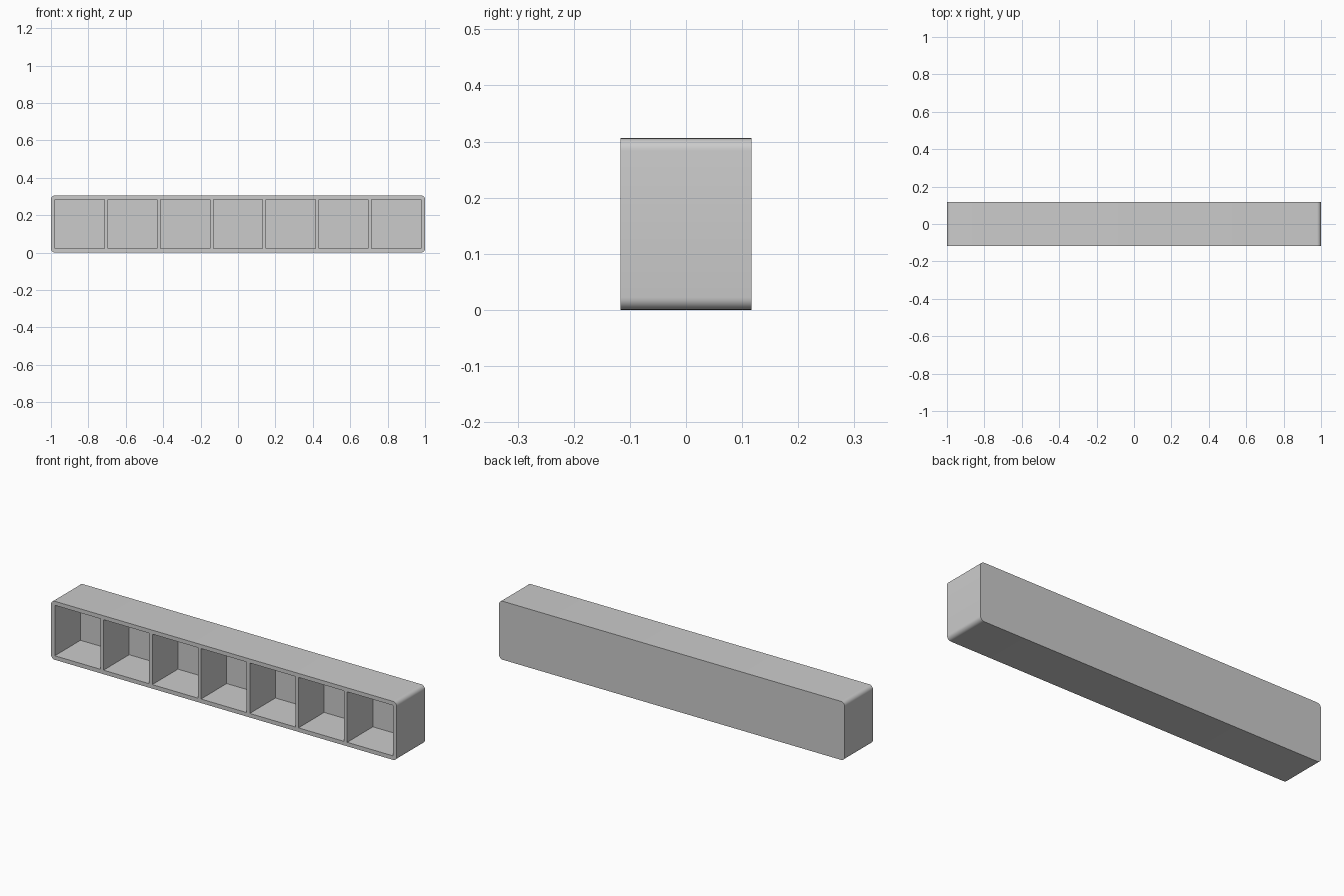
import bpy, bmesh, math
from mathutils import Matrix, Vector

if "Cube" in bpy.data.objects:
    bpy.data.objects.remove(bpy.data.objects["Cube"])

W, D, H = 2.0, 0.234, 0.306      # outer size
R = 0.022                        # corner radius and wall thickness
CELLS, CELL, PITCH = 7, 0.264, 0.282


def add_box(bm, size, centre):
    m = Matrix.Translation(Vector(centre)) @ Matrix.Diagonal((*size, 1))
    bmesh.ops.create_cube(bm, size=1, matrix=m)


def to_object(name, bm):
    mesh = bpy.data.meshes.new(name)
    bm.to_mesh(mesh)
    bm.free()
    obj = bpy.data.objects.new(name, mesh)
    bpy.context.collection.objects.link(obj)
    return obj


# Outer body, rounded along its four front-to-back edges
bm = bmesh.new()
add_box(bm, (W, D, H), (0, 0, H / 2))
edges = [e for e in bm.edges
         if abs(e.verts[0].co.y - e.verts[1].co.y) > 0.1]
bmesh.ops.bevel(bm, geom=edges, offset=R, segments=6, profile=0.5,
                affect='EDGES')
shelf = to_object("cubby_shelf", bm)

# Row of square compartments, open at the front and closed at the back
bm = bmesh.new()
y0, y1 = -D / 2 - 0.1, D / 2 - R
for i in range(CELLS):
    x = (i - (CELLS - 1) / 2) * PITCH
    add_box(bm, (CELL, y1 - y0, CELL), (x, (y0 + y1) / 2, H / 2))
cutter = to_object("compartment_cutter", bm)
cutter.hide_render = True

# Cut the compartments and remove the helper
bpy.context.view_layer.objects.active = shelf
shelf.select_set(True)
mod = shelf.modifiers.new("compartments", 'BOOLEAN')
mod.operation = 'DIFFERENCE'
mod.solver = 'EXACT'
mod.object = cutter
bpy.ops.object.modifier_apply(modifier=mod.name)
bpy.data.objects.remove(cutter)

# Smooth corners, crisp edges
bpy.ops.object.shade_smooth_by_angle(angle=math.radians(30))
